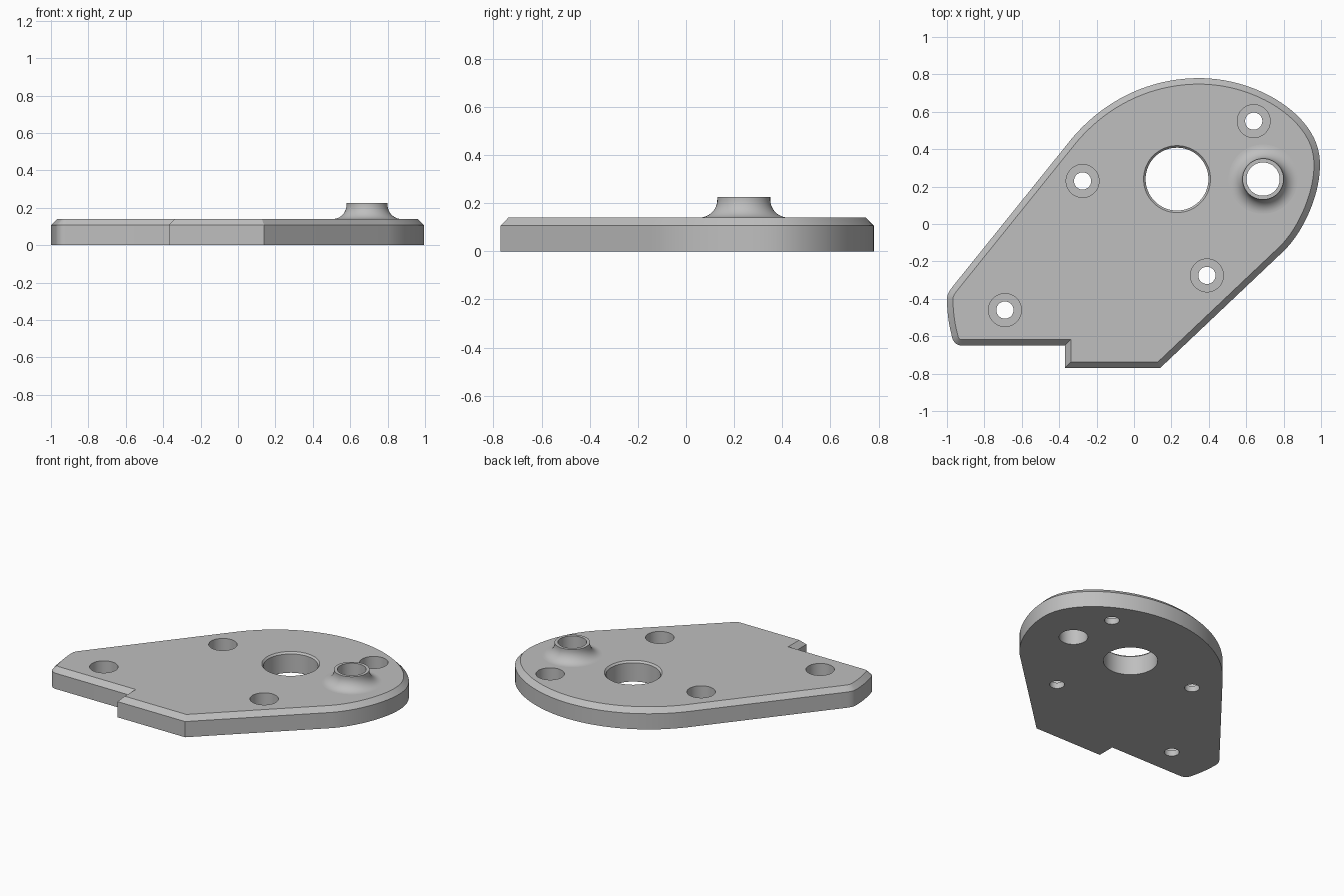
import bpy
import bmesh
from math import cos, sin, pi, radians
from mathutils import Vector
from mathutils.geometry import interpolate_bezier

if "Cube" in bpy.data.objects:
    bpy.data.objects.remove(bpy.data.objects["Cube"], do_unlink=True)

GREY = (0.52, 0.52, 0.52, 1)
THICK, EDGE, CHAMFER = 0.14, 0.107, 0.032

grey = bpy.data.materials.new("plain grey")
grey.use_nodes = True
grey.diffuse_color = GREY
grey.node_tree.nodes["Principled BSDF"].inputs["Base Color"].default_value = GREY


def finish(name, bm):
    bmesh.ops.recalc_face_normals(bm, faces=bm.faces)
    mesh = bpy.data.meshes.new(name)
    bm.to_mesh(mesh)
    bm.free()
    mesh.materials.append(grey)
    obj = bpy.data.objects.new(name, mesh)
    bpy.context.collection.objects.link(obj)
    return obj


def skin(bm, rings):
    """Join consecutive closed rings of vertices with quads."""
    for low, high in zip(rings, rings[1:]):
        n = len(low)
        for i in range(n):
            j = (i + 1) % n
            bm.faces.new((low[i], low[j], high[j], high[i]))


def lathe(name, profile, centre, capped=False, steps=64):
    bm = bmesh.new()
    rings = [[bm.verts.new((centre[0] + r * cos(2 * pi * k / steps),
                            centre[1] + r * sin(2 * pi * k / steps), z))
              for k in range(steps)] for r, z in profile]
    skin(bm, rings)
    if capped:
        bm.faces.new(rings[0])
        bm.faces.new(rings[-1])
    return finish(name, bm)


def smooth(obj):
    bpy.ops.object.select_all(action="DESELECT")
    obj.select_set(True)
    bpy.context.view_layer.objects.active = obj
    bpy.ops.object.shade_smooth_by_angle(angle=radians(25))


def curve(a, ha, hb, b, n):
    pts = interpolate_bezier(*[Vector((*p, 0)) for p in (a, ha, hb, b)], n)
    return [p.to_2d() for p in pts]


def inset(pts, d):
    """Offset a counter-clockwise outline inward with mitred corners."""
    result = []
    for i, p in enumerate(pts):
        u = (p - pts[i - 1]).normalized()
        v = (pts[(i + 1) % len(pts)] - p).normalized()
        nu, nv = Vector((-u.y, u.x)), Vector((-v.y, v.x))
        result.append(p + (nu + nv) * d / (1 + nu.dot(nv)))
    return result


# Plate outline, counter-clockwise from the front step
right, back = (0.975, 0.43), (0.35, 0.78)
tip, heel = (-1.0, -0.40), (-0.975, -0.595)
outline = [Vector(p) for p in ((-0.37, -0.65), (-0.37, -0.77), (0.14, -0.77))]
outline += curve((0.80, -0.145), (0.93, -0.02), (1.04, 0.26), right, 20)
outline += curve(right, (0.90, 0.63), (0.62, 0.78), back, 20)[1:]
outline += curve(back, (0.08, 0.78), (-0.16, 0.66), (-0.33, 0.46), 20)[1:]
outline += curve((-0.97, -0.335), (-0.99, -0.36), (-1.0, -0.38), tip, 6)
outline += curve(tip, (-1.0, -0.47), (-0.99, -0.54), heel, 8)[1:]
outline += curve(heel, (-0.97, -0.63), (-0.95, -0.65), (-0.92, -0.65), 8)[1:]

bm = bmesh.new()
levels = ((outline, 0), (outline, EDGE), (inset(outline, CHAMFER), THICK))
rings = [[bm.verts.new((p.x, p.y, z)) for p in pts] for pts, z in levels]
skin(bm, rings)
bm.faces.new(rings[0])
bm.faces.new(rings[-1])
plate = finish("base_plate", bm)

# Holes: large chamfered bore, boss bore and four counterbored screw holes
LOW, HIGH = -0.1, 0.3
BOSS = (0.69, 0.24)
cutters = [
    lathe("bore_cutter", [(0.168, LOW), (0.168, 0.128), (0.179, THICK),
                          (0.179, HIGH)], (0.23, 0.24), True),
    lathe("boss_cutter", [(0.089, LOW), (0.089, HIGH)], BOSS, True),
]
for spot in ((0.64, 0.55), (-0.275, 0.23), (0.39, -0.275), (-0.69, -0.46)):
    cutters.append(lathe("screw_cutter", [(0.046, LOW), (0.046, 0.04),
                                          (0.088, 0.04), (0.088, HIGH)], spot, True))

for cutter in cutters:
    cutter.hide_render = True
    cut = plate.modifiers.new("hole", "BOOLEAN")
    cut.operation = "DIFFERENCE"
    cut.solver = "EXACT"
    cut.object = cutter
    bpy.context.view_layer.objects.active = plate
    bpy.ops.object.modifier_apply(modifier=cut.name)
    bpy.data.objects.remove(cutter, do_unlink=True)
smooth(plate)

# Raised boss with a filleted foot
R = 0.075
profile = [(0.11 + R - R * sin(a), THICK + R - R * cos(a))
           for a in (k * pi / 24 for k in range(13))]
profile += [(0.11, 0.225), (0.089, 0.225), (0.089, THICK)]
smooth(lathe("raised_boss", profile, BOSS))
